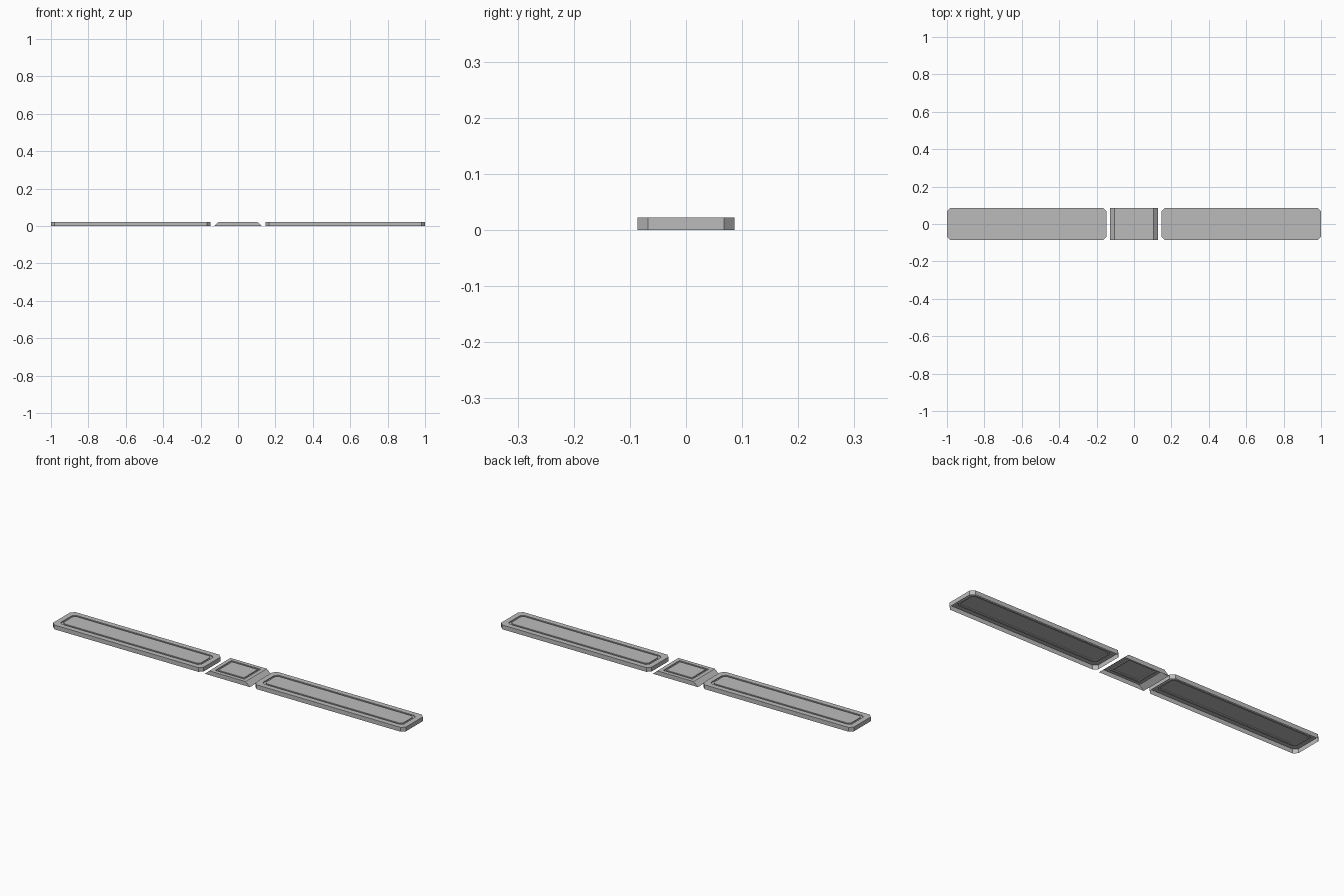
import bpy
import bmesh

cube = bpy.data.objects.get("Cube")
if cube:
    bpy.data.objects.remove(cube, do_unlink=True)

GREY = 0.5
HEIGHT = 0.022
HALF_Y = 0.086
GROOVE_DEPTH = 0.005

grey = bpy.data.materials.new("plain_grey")
grey.use_nodes = True
grey.diffuse_color = (GREY, GREY, GREY, 1)
grey.node_tree.nodes["Principled BSDF"].inputs["Base Color"].default_value = (GREY, GREY, GREY, 1)


def outline(hx, hy, cut):
    """Rectangle outline, with its corners cut off when cut > 0."""
    if cut <= 0:
        return [(hx, -hy), (hx, hy), (-hx, hy), (-hx, -hy)]
    a, b = hx - cut, hy - cut
    return [(a, -hy), (hx, -b), (hx, b), (a, hy),
            (-a, hy), (-hx, b), (-hx, -b), (-a, -hy)]


def grooved_cover(name, centre_x, half_x, slope, cut, inset):
    """Open-bottomed shell whose top carries a narrow ring groove."""
    inner = inset + 0.01
    low = HEIGHT - GROOVE_DEPTH
    # Each ring: inset in x, inset in y, height
    rings = [(0, 0, 0), (slope, 0, HEIGHT),
             (slope + inset, inset, HEIGHT), (slope + inset, inset, low),
             (slope + inner, inner, low), (slope + inner, inner, HEIGHT)]
    bm = bmesh.new()
    loops = []
    for dx, dy, z in rings:
        points = outline(half_x - dx, HALF_Y - dy, cut - 0.15 * dy if cut else 0)
        loops.append([bm.verts.new((x, y, z)) for x, y in points])
    for lower, upper in zip(loops, loops[1:]):
        for i in range(len(lower)):
            j = (i + 1) % len(lower)
            bm.faces.new((lower[i], lower[j], upper[j], upper[i]))
    bm.faces.new(loops[-1])
    mesh = bpy.data.meshes.new(name)
    bm.to_mesh(mesh)
    bm.free()
    mesh.materials.append(grey)
    obj = bpy.data.objects.new(name, mesh)
    obj.location.x = centre_x
    bpy.context.collection.objects.link(obj)


# Long covers with cut corners on either side
for side, sign in (("left", 1), ("right", -1)):
    grooved_cover(side + "_long_cover", sign * 0.5735, 0.4265, 0, 0.018, 0.027)

# Short centre cover with sloping ends
grooved_cover("centre_cover", 0, 0.128, 0.025, 0, 0.02)
